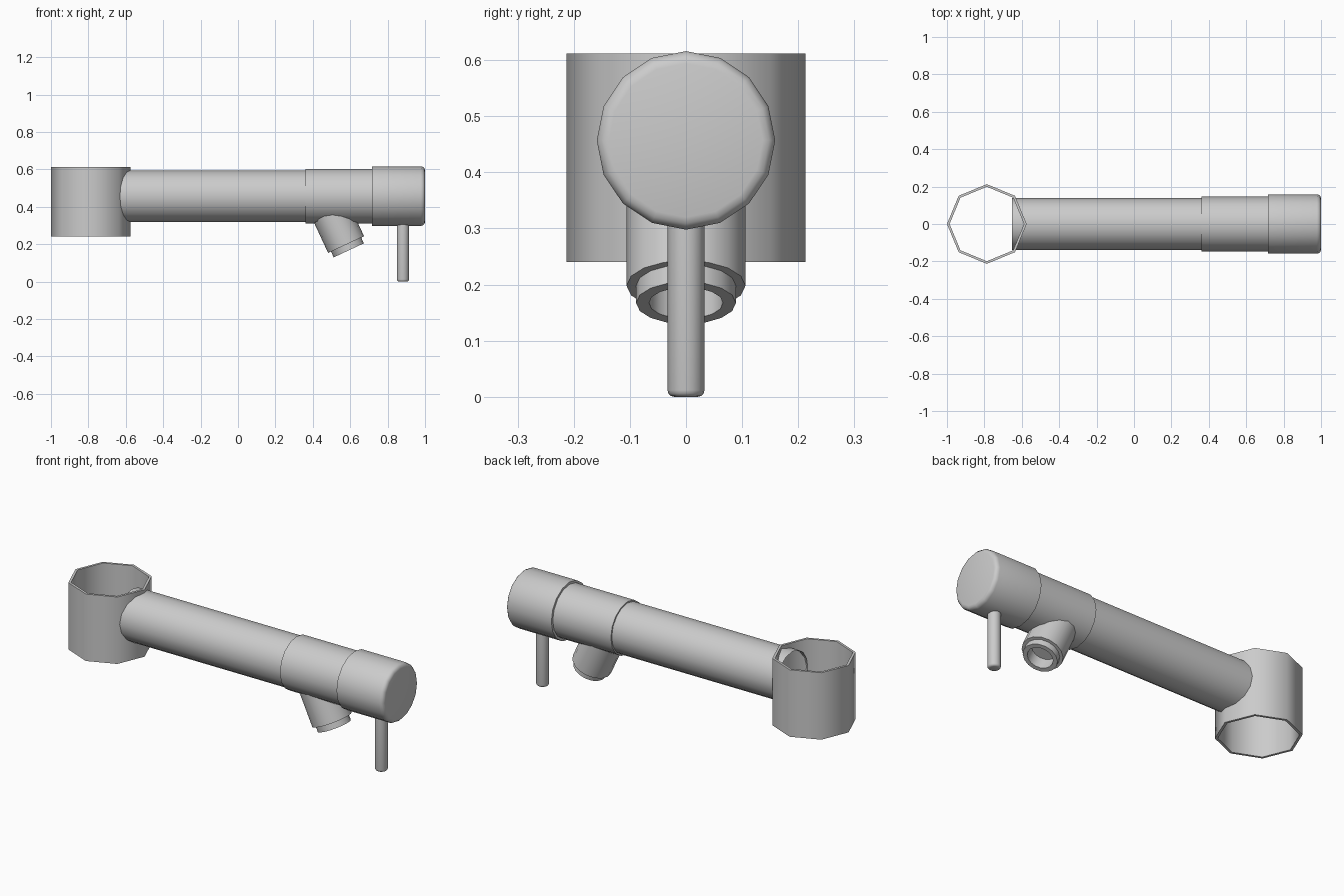
import bpy, bmesh, math
from mathutils import Vector, Matrix

cube = bpy.data.objects.get("Cube")
if cube:
    bpy.data.objects.remove(cube, do_unlink=True)

grey = bpy.data.materials.new("light_grey")
grey.use_nodes = True
grey.diffuse_color = (0.6, 0.6, 0.6, 1)
grey.node_tree.nodes["Principled BSDF"].inputs["Base Color"].default_value = (0.6, 0.6, 0.6, 1)


def lathe(name, profile, origin, axis, sides=16, closed=False, smooth=40):
    """Revolve (radius, distance) points around an axis; radius 0 closes an end."""
    bm = bmesh.new()
    rings = []
    for r, d in profile:
        if r == 0:
            rings.append([bm.verts.new((0, 0, d))] * sides)
        else:
            angles = [math.tau * i / sides for i in range(sides)]
            rings.append([bm.verts.new((r * math.cos(a), r * math.sin(a), d)) for a in angles])
    pairs = list(zip(rings, rings[1:]))
    if closed:
        pairs.append((rings[-1], rings[0]))
    for low, high in pairs:
        for i in range(sides):
            j = (i + 1) % sides
            corners = list(dict.fromkeys((low[i], low[j], high[j], high[i])))
            bm.faces.new(corners)
    bmesh.ops.recalc_face_normals(bm, faces=bm.faces)
    turn = Vector((0, 0, 1)).rotation_difference(Vector(axis)).to_matrix().to_4x4()
    bm.transform(Matrix.Translation(origin) @ turn)
    mesh = bpy.data.meshes.new(name)
    bm.to_mesh(mesh)
    bm.free()
    mesh.materials.append(grey)
    obj = bpy.data.objects.new(name, mesh)
    bpy.context.collection.objects.link(obj)
    bpy.ops.object.select_all(action='DESELECT')
    obj.select_set(True)
    bpy.context.view_layer.objects.active = obj
    bpy.ops.object.shade_smooth_by_angle(angle=math.radians(smooth))
    return obj


def rounded_end(r, end, bevel, steps=3):
    """Quarter-round edge leading to a flat closed end."""
    arc = [math.pi / 2 * i / steps for i in range(steps + 1)]
    points = [(r - bevel + bevel * math.cos(a), end - bevel + bevel * math.sin(a)) for a in arc]
    return points + [(0, end)]


AXIS_Z = 0.457
along = (1, 0, 0)

# Octagonal open collar
lathe("collar", [(0.213, 0.24), (0.213, 0.612), (0.199, 0.612), (0.199, 0.24)],
      (-0.787, 0, 0), (0, 0, 1), sides=8, closed=True, smooth=50)

# Main tube, open where it enters the collar
lathe("main_tube", [(0.138, -0.652), (0.138, 0.4)], (0, 0, AXIS_Z), along)

# Sleeve and rounded end cap
lathe("sleeve", [(0, 0.36), (0.146, 0.36), (0.146, 0.73), (0, 0.73)], (0, 0, AXIS_Z), along)
lathe("end_cap", [(0, 0.717), (0.159, 0.717)] + rounded_end(0.159, 1.0, 0.022),
      (0, 0, AXIS_Z), along)

# Slanted spout with a stepped, recessed lip
tilt = math.radians(25)
lathe("spout", [(0, -0.25), (0.106, -0.25), (0.106, 0), (0.089, 0), (0.089, 0.034),
                (0.066, 0.034), (0.066, -0.03), (0, -0.03)],
      (0.578, 0, 0.198), (math.sin(tilt), 0, -math.cos(tilt)))

# Handle rod hanging under the cap
lathe("handle_rod", [(0, 0), (0.033, 0)] + rounded_end(0.033, 0.34, 0.012),
      (0.882, 0, 0.34), (0, 0, -1))
